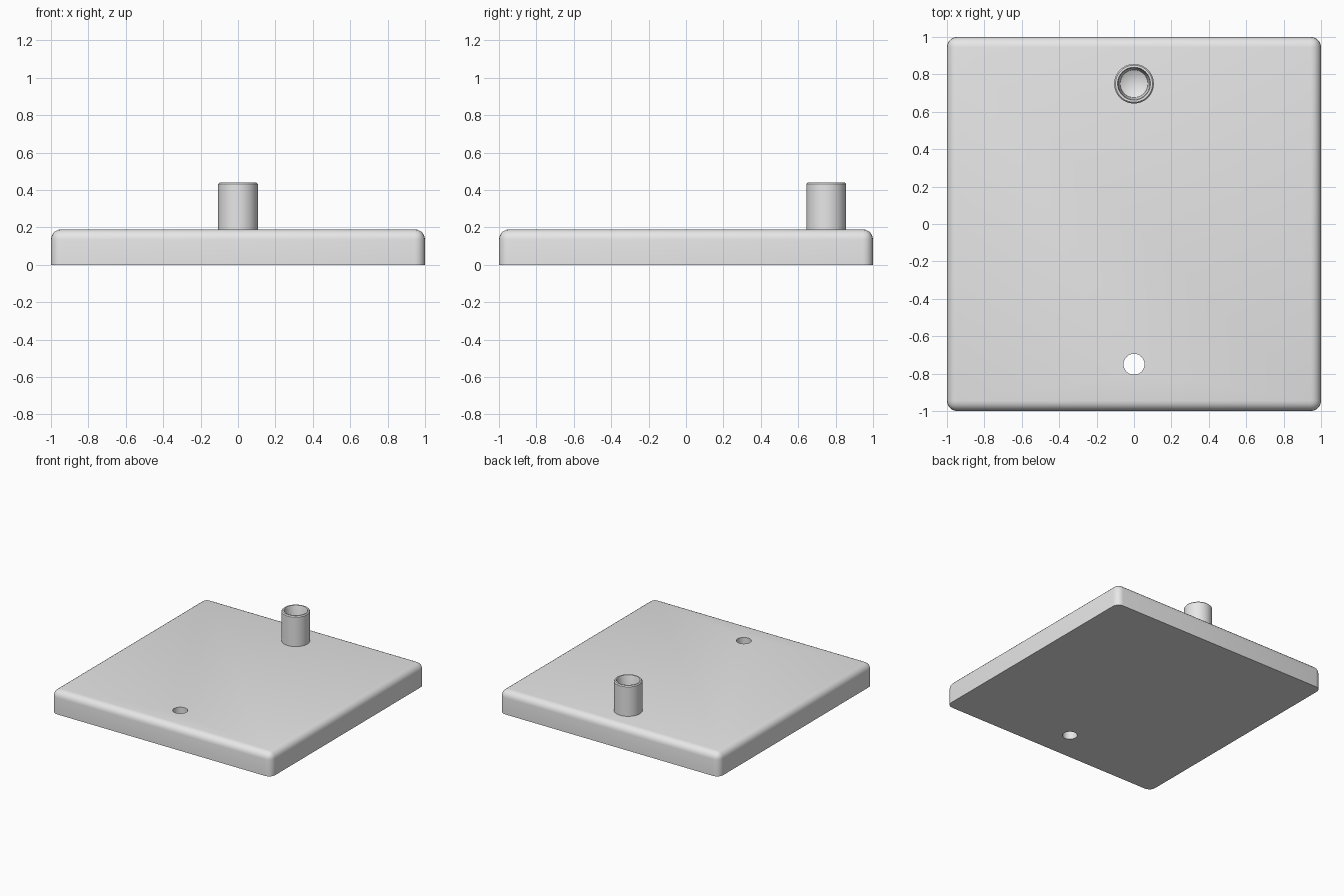
import bpy, bmesh, math
from mathutils import Matrix

cube = bpy.data.objects.get("Cube")
if cube:
    bpy.data.objects.remove(cube, do_unlink=True)

grey = bpy.data.materials.new("light grey")
grey.use_nodes = True
grey.diffuse_color = (0.8, 0.8, 0.8, 1)
grey.node_tree.nodes["Principled BSDF"].inputs["Base Color"].default_value = (0.8, 0.8, 0.8, 1)


def make_object(name, bm):
    bmesh.ops.recalc_face_normals(bm, faces=bm.faces)
    mesh = bpy.data.meshes.new(name)
    bm.to_mesh(mesh)
    bm.free()
    obj = bpy.data.objects.new(name, mesh)
    mesh.materials.append(grey)
    bpy.context.collection.objects.link(obj)
    return obj


def activate(obj):
    bpy.ops.object.select_all(action='DESELECT')
    obj.select_set(True)
    bpy.context.view_layer.objects.active = obj


HEIGHT = 0.19
ROUND = 0.055
PEG_Y = 0.75

# Base plate: rounded top and corner edges, sharp underside
bm = bmesh.new()
bmesh.ops.create_cube(bm, size=1, matrix=Matrix.Translation((0, 0, HEIGHT / 2))
                      @ Matrix.Diagonal((2, 2, HEIGHT, 1)))
rounded = [e for e in bm.edges if any(v.co.z > 0.01 for v in e.verts)]
bmesh.ops.bevel(bm, geom=rounded, offset=ROUND, offset_type='OFFSET',
                segments=5, profile=0.5, affect='EDGES')
plate = make_object("base_plate", bm)

# Through hole near the front
bm = bmesh.new()
bmesh.ops.create_cone(bm, cap_ends=True, segments=48, radius1=0.056, radius2=0.056,
                      depth=1, matrix=Matrix.Translation((0, -PEG_Y, 0)))
cutter = make_object("hole_cutter", bm)
cutter.hide_render = True
activate(plate)
cut = plate.modifiers.new("hole", 'BOOLEAN')
cut.operation = 'DIFFERENCE'
cut.solver = 'EXACT'
cut.object = cutter
bpy.ops.object.modifier_apply(modifier=cut.name)
bpy.data.objects.remove(cutter, do_unlink=True)

# Hollow peg near the back: outer wall, chamfered rim, tapered bore, conical floor
profile = [(0.106, HEIGHT - 0.02), (0.106, 0.432), (0.099, 0.44), (0.088, 0.44),
           (0.084, 0.43), (0.074, 0.24), (0, 0.2)]
bm = bmesh.new()
verts = [bm.verts.new((r, 0, z)) for r, z in profile]
edges = [bm.edges.new(pair) for pair in zip(verts, verts[1:])]
bmesh.ops.spin(bm, geom=verts + edges, cent=(0, 0, 0), axis=(0, 0, 1),
               angle=math.tau, steps=48)
bmesh.ops.remove_doubles(bm, verts=bm.verts, dist=0.0005)
bmesh.ops.holes_fill(bm, edges=[e for e in bm.edges if e.is_boundary], sides=0)
bmesh.ops.translate(bm, verts=bm.verts, vec=(0, PEG_Y, 0))
peg = make_object("hollow_peg", bm)

for obj in (plate, peg):
    activate(obj)
    bpy.ops.object.shade_smooth_by_angle(angle=math.radians(30))
